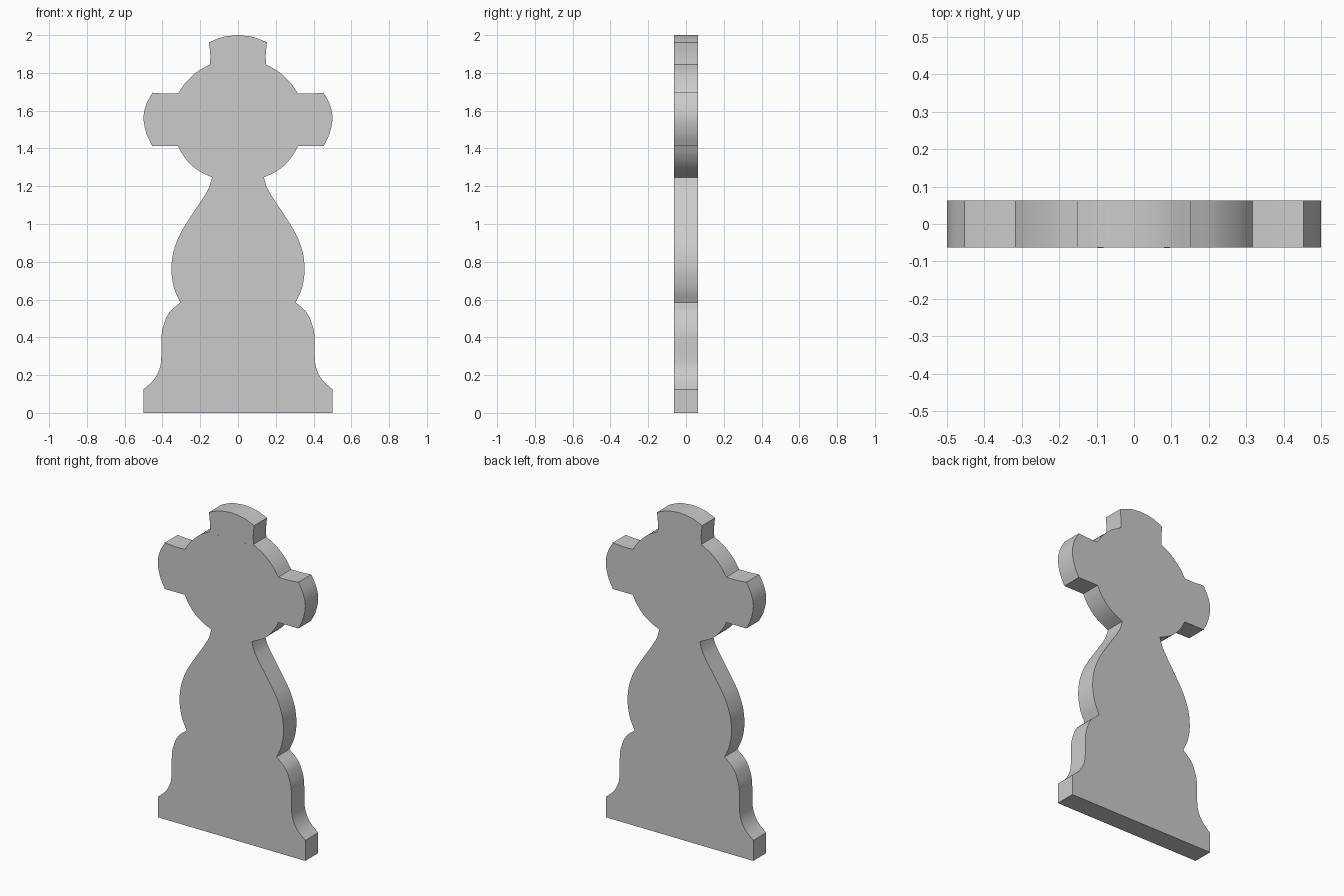
import bpy, bmesh

if "Cube" in bpy.data.objects:
    bpy.data.objects.remove(bpy.data.objects["Cube"])

DEPTH = 0.125

stone = bpy.data.materials.new("pale_grey_stone")
stone.diffuse_color = (0.6, 0.6, 0.6, 1)
stone.use_nodes = True
stone.node_tree.nodes["Principled BSDF"].inputs["Base Color"].default_value = stone.diffuse_color


def spline(pts, n=5):
    """Smooth curve through the points, sharp only at its ends."""
    if len(pts) == 2:
        return list(pts)
    ext = lambda a, b: (2 * a[0] - b[0], 2 * a[1] - b[1])
    p = [ext(pts[0], pts[1])] + list(pts) + [ext(pts[-1], pts[-2])]
    out = []
    for i in range(1, len(p) - 2):
        a, b, c, d = p[i - 1:i + 3]
        for k in range(n):
            t = k / n
            out.append(tuple(0.5 * (2 * b[j] + (c[j] - a[j]) * t
                       + (2 * a[j] - 5 * b[j] + 4 * c[j] - d[j]) * t * t
                       + (3 * b[j] - a[j] - 3 * c[j] + d[j]) * t ** 3) for j in (0, 1)))
    return out + [pts[-1]]


def slab(name, outline, y0, y1):
    """Extrude an x-z outline from y0 to y1."""
    bm = bmesh.new()
    face = bm.faces.new([bm.verts.new((x, y0, z)) for x, z in outline])
    res = bmesh.ops.extrude_face_region(bm, geom=[face])
    moved = [v for v in res["geom"] if isinstance(v, bmesh.types.BMVert)]
    bmesh.ops.translate(bm, verts=moved, vec=(0, y1 - y0, 0))
    bmesh.ops.recalc_face_normals(bm, faces=bm.faces[:])
    me = bpy.data.meshes.new(name)
    bm.to_mesh(me)
    bm.free()
    me.materials.append(stone)
    ob = bpy.data.objects.new(name, me)
    bpy.context.collection.objects.link(ob)
    return ob


# Right half of the outline, one list for each run between corners
runs = [
    [(0.5, 0), (0.5, 0.125)],                                        # foot
    [(0.5, 0.125), (0.45, 0.17), (0.42, 0.22), (0.407, 0.28), (0.405, 0.4),
     (0.395, 0.46), (0.365, 0.53), (0.305, 0.585)],                  # pedestal
    [(0.305, 0.585), (0.335, 0.65), (0.35, 0.72), (0.352, 0.78), (0.34, 0.86),
     (0.305, 0.95), (0.25, 1.04), (0.19, 1.13), (0.155, 1.19), (0.137, 1.247)],  # body
    [(0.137, 1.247), (0.2, 1.277), (0.25, 1.315), (0.29, 1.363), (0.317, 1.412)],  # lower ring
    [(0.317, 1.412), (0.453, 1.412)],                                # arm underside
    [(0.453, 1.412), (0.485, 1.48), (0.5, 1.56), (0.487, 1.63), (0.453, 1.695)],  # arm end
    [(0.453, 1.695), (0.385, 1.69), (0.317, 1.69)],                  # arm top
    [(0.317, 1.69), (0.28, 1.745), (0.22, 1.803), (0.148, 1.845)],   # upper ring
    [(0.148, 1.845), (0.147, 1.9), (0.153, 1.962)],                  # top arm side
    [(0.153, 1.962), (0.08, 1.99), (0, 2.0)],                        # crown
]
half = []
for run in runs:
    half += spline(run)[:-1]
half.append((0, 2.0))
outline = half + [(-x, z) for x, z in reversed(half[:-1])]

body = slab("cross_headstone", outline, -DEPTH / 2, DEPTH / 2)
bpy.context.view_layer.objects.active = body
body.select_set(True)
bpy.ops.object.shade_smooth_by_angle(angle=0.5)

# Two small upright marks on the front of the head
for side, x in (("left", -0.09), ("right", 0.088)):
    w = 0.008
    slab(side + "_mark", [(x - w, 1.772), (x + w, 1.772), (x + w, 1.838), (x - w, 1.838)],
         -DEPTH / 2 - 0.001, -DEPTH / 2 + 0.002)
